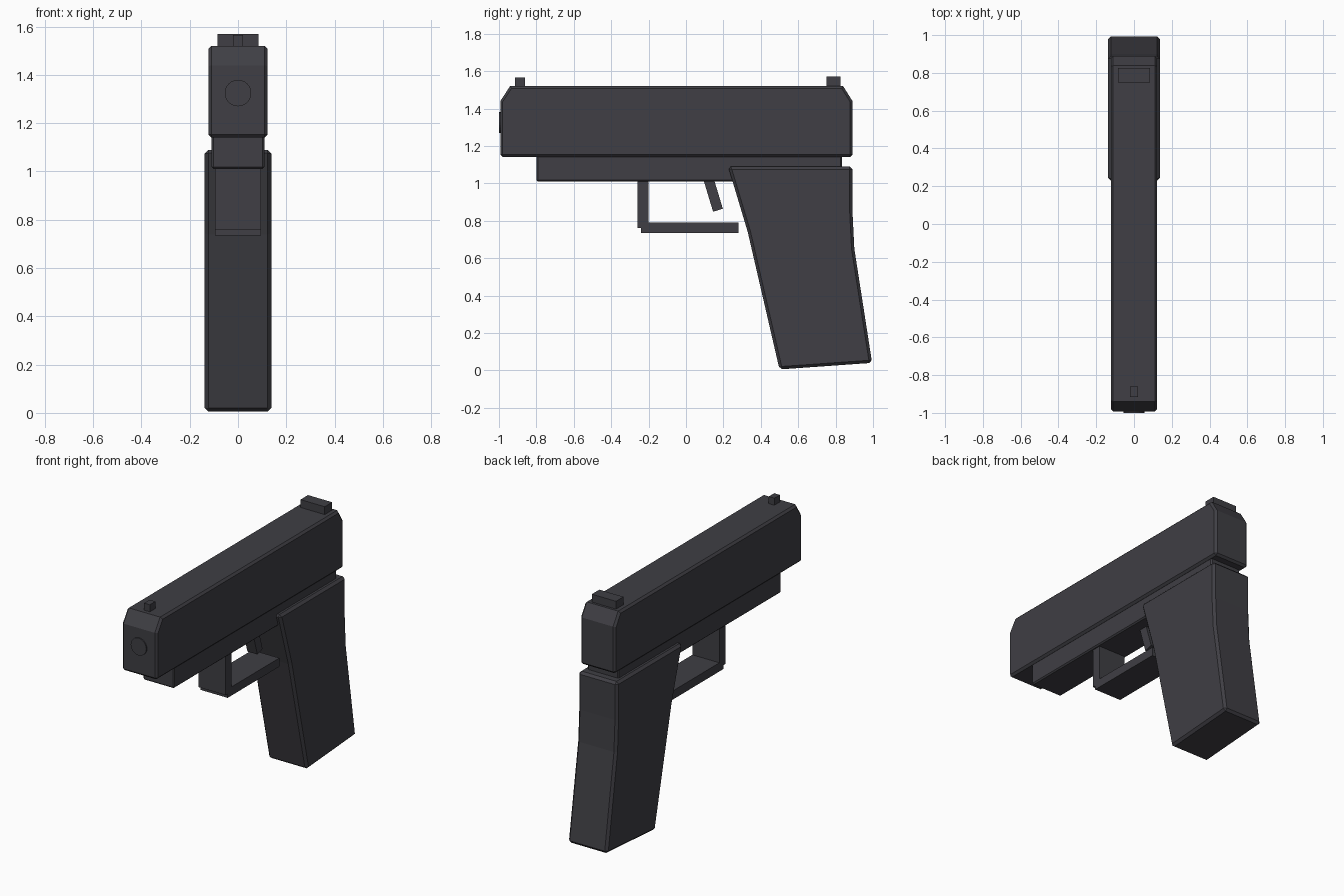
import bpy, bmesh, math
from mathutils import Matrix

if "Cube" in bpy.data.objects:
    bpy.data.objects.remove(bpy.data.objects["Cube"])

gunmetal = bpy.data.materials.new("dark gunmetal")
colour = (0.05, 0.049, 0.058, 1)
gunmetal.diffuse_color = colour
gunmetal.use_nodes = True
bsdf = next(n for n in gunmetal.node_tree.nodes if n.type == 'BSDF_PRINCIPLED')
bsdf.inputs["Base Color"].default_value = colour


def finish(name, bm, bevel=0):
    bmesh.ops.recalc_face_normals(bm, faces=bm.faces)
    mesh = bpy.data.meshes.new(name)
    bm.to_mesh(mesh)
    bm.free()
    mesh.materials.append(gunmetal)
    obj = bpy.data.objects.new(name, mesh)
    bpy.context.collection.objects.link(obj)
    if bevel:
        mod = obj.modifiers.new("edge_bevel", 'BEVEL')
        mod.width = bevel
        mod.segments = 1
        mod.limit_method = 'ANGLE'
        mod.angle_limit = math.radians(65)
    return obj


def extrude_side(name, profile, half_width, bevel=0):
    """Extrude a (y, z) side profile symmetrically across x."""
    bm = bmesh.new()
    face = bm.faces.new([bm.verts.new((-half_width, y, z)) for y, z in profile])
    new = bmesh.ops.extrude_face_region(bm, geom=[face])["geom"]
    bmesh.ops.translate(bm, vec=(2 * half_width, 0, 0),
                        verts=[v for v in new if isinstance(v, bmesh.types.BMVert)])
    return finish(name, bm, bevel)


def block(name, y0, y1, z0, z1, half_width, bevel=0):
    return extrude_side(name, [(y0, z0), (y1, z0), (y1, z1), (y0, z1)], half_width, bevel)


# Slide with chamfered upper ends, and the frame beneath it
extrude_side("slide", [(-0.993, 1.14), (0.89, 1.14), (0.89, 1.44), (0.84, 1.52),
                       (-0.94, 1.52), (-0.993, 1.44)], 0.123, 0.013)
block("frame", -0.8, 0.835, 1.01, 1.15, 0.109, 0.008)

# Raked grip
extrude_side("grip", [(0.5, 0.005), (0.995, 0.04), (0.9, 0.65), (0.89, 0.85),
                      (0.89, 1.09), (0.225, 1.09), (0.33, 0.74)], 0.138, 0.015)

# Trigger guard and trigger
block("guard_post", -0.26, -0.2, 0.76, 1.02, 0.095)
block("guard_bar", -0.24, 0.28, 0.735, 0.79, 0.095)
extrude_side("trigger", [(0.09, 1.03), (0.145, 0.848), (0.197, 0.864), (0.142, 1.046)], 0.035)

# Sights
block("front_sight", -0.915, -0.86, 1.51, 1.565, 0.02)
block("rear_sight", 0.75, 0.825, 1.51, 1.57, 0.085)

# Muzzle disc set just proud of the slide front
bm = bmesh.new()
bmesh.ops.create_cone(bm, cap_ends=True, segments=24, radius1=0.055, radius2=0.055, depth=0.04,
                      matrix=Matrix.Translation((0, -0.98, 1.325)) @ Matrix.Rotation(math.pi / 2, 4, 'X'))
finish("muzzle", bm)
